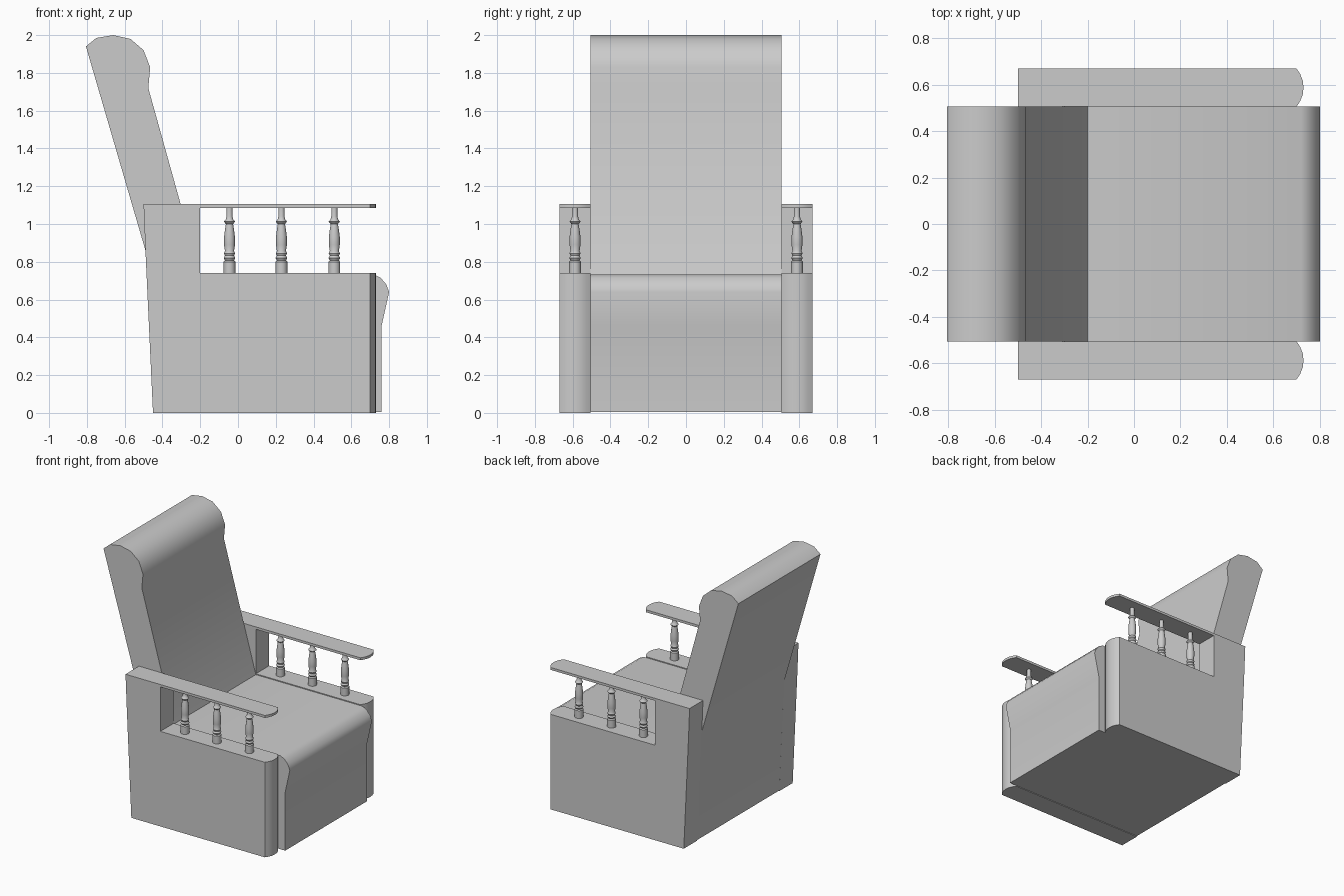
import bpy, bmesh, math

cube = bpy.data.objects.get("Cube")
if cube:
    bpy.data.objects.remove(cube, do_unlink=True)

# Single grey finish
GREY = (0.6, 0.6, 0.6, 1.0)
grey = bpy.data.materials.new("plain grey")
grey.use_nodes = True
grey.diffuse_color = GREY
shader = next(n for n in grey.node_tree.nodes if n.type == 'BSDF_PRINCIPLED')
shader.inputs["Base Color"].default_value = GREY


def finish(name, bm, angle=40):
    bmesh.ops.recalc_face_normals(bm, faces=bm.faces)
    mesh = bpy.data.meshes.new(name)
    bm.to_mesh(mesh)
    bm.free()
    mesh.materials.append(grey)
    obj = bpy.data.objects.new(name, mesh)
    bpy.context.collection.objects.link(obj)
    bpy.ops.object.select_all(action='DESELECT')
    obj.select_set(True)
    bpy.context.view_layer.objects.active = obj
    bpy.ops.object.shade_smooth_by_angle(angle=math.radians(angle))
    return obj


def loft(name, rings):
    """Skin a list of closed point rings and cap both ends."""
    bm = bmesh.new()
    loops = [[bm.verts.new(p) for p in ring] for ring in rings]
    for a, b in zip(loops, loops[1:]):
        for i in range(len(a)):
            j = (i + 1) % len(a)
            bm.faces.new((a[i], a[j], b[j], b[i]))
    bm.faces.new(loops[0])
    bm.faces.new(loops[-1])
    return finish(name, bm)


# Seat and reclined back: one side profile swept across the width
HALF = 0.505
profile = [(-0.45, 0.005), (0.76, 0.005), (0.76, 0.46), (0.80, 0.64),
           (0.785, 0.68), (0.755, 0.715), (0.72, 0.733), (-0.20, 0.733),
           (-0.475, 1.72), (-0.465, 1.83), (-0.50, 1.92), (-0.57, 1.98),
           (-0.66, 2.0), (-0.75, 1.985), (-0.805, 1.94), (-0.49, 0.86)]
loft("seat_and_back", [[(x, y, z) for x, z in profile] for y in (-HALF, HALF)])

# Side panels with open armrests; the front edges bulge across the thickness
bulge = [(0.505, 0.70), (0.53, 0.716), (0.558, 0.727), (0.5875, 0.73),
         (0.617, 0.727), (0.645, 0.716), (0.67, 0.70)]


def arm_ring(y, front):
    pts = [(-0.45, 0), (front, 0), (front, 0.74), (-0.20, 0.74),
           (-0.20, 1.086), (front, 1.086), (front, 1.105),
           (-0.50, 1.105), (-0.49, 0.86)]
    return [(x, y, z) for x, z in pts]


# Turned spindle: radius and height pairs
turning = [(0.031, 0.735), (0.031, 0.80), (0.024, 0.808), (0.031, 0.82),
           (0.024, 0.832), (0.03, 0.845), (0.024, 0.857), (0.029, 0.89),
           (0.029, 0.93), (0.024, 0.97), (0.019, 1.0), (0.03, 1.012),
           (0.02, 1.024), (0.016, 1.04), (0.016, 1.09)]
SIDES = 16


def spindle(name, x, y):
    loft(name, [[(x + r * math.cos(math.tau * k / SIDES),
                  y + r * math.sin(math.tau * k / SIDES), z)
                 for k in range(SIDES)] for r, z in turning])


for side, s in (("left", 1), ("right", -1)):
    loft(side + "_arm_panel", [arm_ring(s * y, front) for y, front in bulge])
    for n, x in enumerate((-0.045, 0.23, 0.51), 1):
        spindle(f"{side}_spindle_{n}", x, s * 0.5875)
